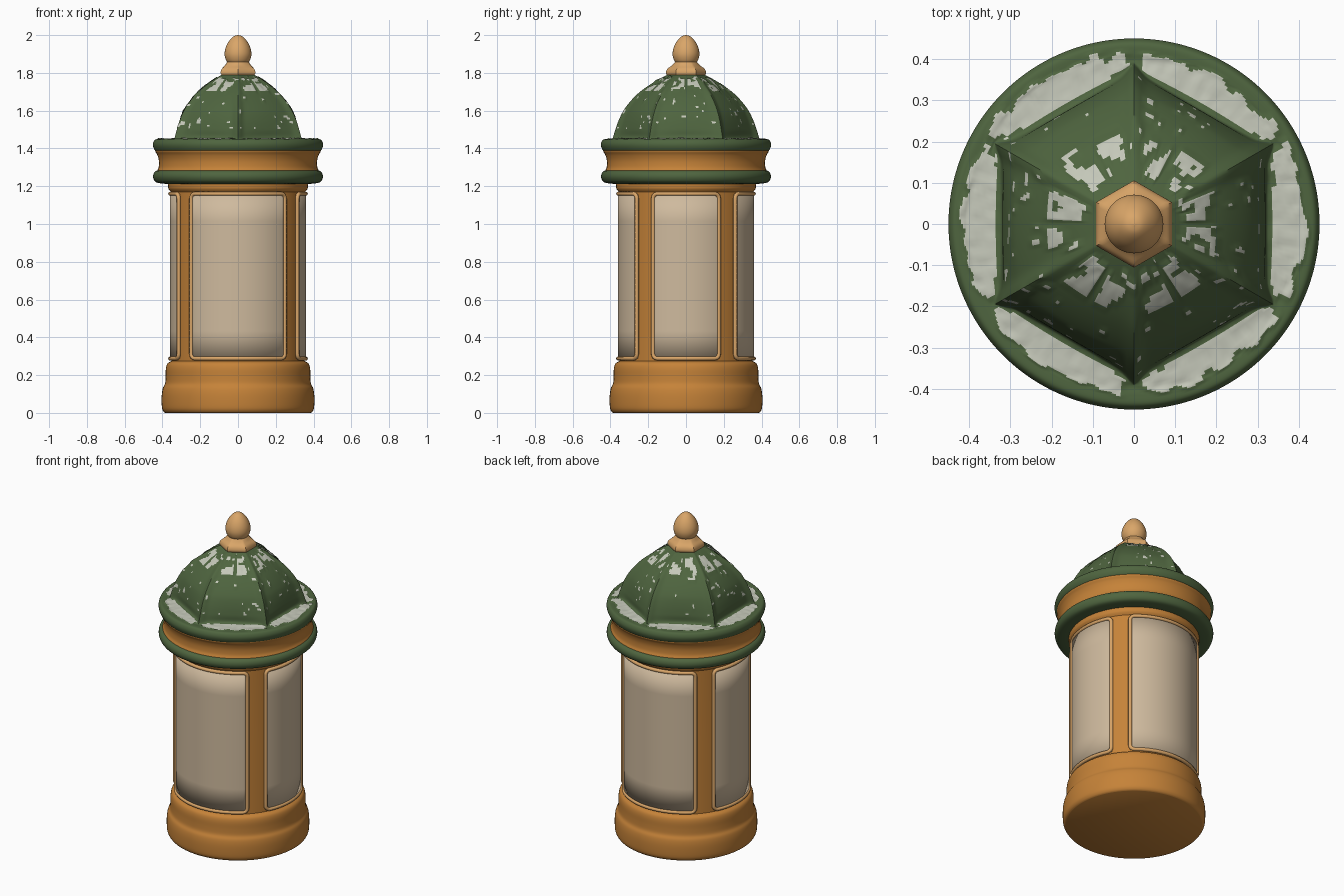
import bpy, bmesh, math
from mathutils import Vector, noise

if "Cube" in bpy.data.objects:
    bpy.data.objects.remove(bpy.data.objects["Cube"])


def material(name, rgb):
    m = bpy.data.materials.new(name)
    m.diffuse_color = (*rgb, 1)
    m.use_nodes = True
    m.node_tree.nodes["Principled BSDF"].inputs["Base Color"].default_value = m.diffuse_color
    return m


ORANGE = material("orange paint", (0.56, 0.225, 0.04))
TRIM = material("pale orange trim", (0.70, 0.38, 0.14))
PANEL = material("beige paper", (0.62, 0.49, 0.34))
GREEN = material("green roof", (0.078, 0.13, 0.05))
SNOW = material("snow", (0.56, 0.58, 0.49))


def finish(name, bm, mats, angle=40):
    bmesh.ops.recalc_face_normals(bm, faces=bm.faces)
    me = bpy.data.meshes.new(name)
    bm.to_mesh(me)
    bm.free()
    for m in mats:
        me.materials.append(m)
    ob = bpy.data.objects.new(name, me)
    bpy.context.collection.objects.link(ob)
    bpy.ops.object.select_all(action='DESELECT')
    ob.select_set(True)
    bpy.context.view_layer.objects.active = ob
    bpy.ops.object.shade_smooth_by_angle(angle=math.radians(angle))
    return ob


def densify(profile, n):
    """Catmull-Rom resampling of a profile of (radius, z, ...) points."""
    pts = [Vector(p) for p in profile]
    out = []
    for i in range(len(pts) - 1):
        a, b, c, d = pts[max(i - 1, 0)], pts[i], pts[i + 1], pts[min(i + 2, len(pts) - 1)]
        for k in range(n):
            t = k / n
            out.append(0.5 * (2 * b + (c - a) * t + (2 * a - 5 * b + 4 * c - d) * t * t
                              + (3 * b - a - 3 * c + d) * t ** 3))
    return out + [pts[-1]]


def lathe(name, profile, mat, segs=96, smooth=4, shape=None, angle=40):
    """Revolve a profile; shape(radius, angle, ring) may bend the circle."""
    bm = bmesh.new()
    rings = []
    for p in densify(profile, smooth):
        ring = []
        for s in range(segs):
            t = 2 * math.pi * s / segs
            r = shape(p, t) if shape else p[0]
            ring.append(bm.verts.new((r * math.cos(t), r * math.sin(t), p[1])))
        rings.append(ring)
    for a, b in zip(rings, rings[1:]):
        for s in range(segs):
            n = (s + 1) % segs
            bm.faces.new((a[s], a[n], b[n], b[s]))
    bm.faces.new(rings[0][::-1])
    bm.faces.new(rings[-1])
    return finish(name, bm, [mat], angle)


# Base plinth and column shaft
lathe("base", [(0.385, 0), (0.395, 0.008), (0.403, 0.03), (0.404, 0.09), (0.398, 0.13),
               (0.386, 0.155), (0.383, 0.19), (0.382, 0.235), (0.373, 0.262), (0.35, 0.275)],
      ORANGE)
lathe("column", [(0.352, 0.26), (0.352, 1.15), (0.356, 1.17), (0.368, 1.185),
                 (0.370, 1.20), (0.372, 1.225)], ORANGE, smooth=2)

# Cornice: green lower ring and concave orange band
lathe("lower_ring", [(0.36, 1.212), (0.40, 1.214), (0.435, 1.222), (0.449, 1.245),
                     (0.446, 1.268), (0.43, 1.282), (0.40, 1.285)], GREEN)
lathe("cornice_band", [(0.41, 1.27), (0.428, 1.278), (0.420, 1.30), (0.419, 1.335),
                       (0.427, 1.365), (0.438, 1.385), (0.435, 1.40)], ORANGE)

# Roof: round flange rising into a six-sided ribbed dome
SIXTH = math.pi / 3


def sector(t):
    """Signed angle from the middle of the nearest roof face."""
    return (t + SIXTH / 2) % SIXTH - SIXTH / 2


def roof_shape(p, t):
    d = sector(t)
    hexa = math.cos(SIXTH / 2) / math.cos(d)
    bulge = 0.35 * min(1, max(0, (p[1] - 1.45) / 0.15))
    hexa += (1 - hexa) * bulge
    off = (SIXTH / 2 - abs(d)) * p[0]
    rib = 0.012 * math.exp(-(off / 0.02) ** 2) * min(1, p[0] / 0.25)
    return p[0] * (1 + (hexa - 1) * p[2]) + (rib - 0.006) * p[2]


roof = lathe("roof", [(0.42, 1.382, 0), (0.438, 1.388, 0), (0.449, 1.41, 0), (0.449, 1.43, 0),
                      (0.438, 1.447, 0), (0.415, 1.449, 0), (0.395, 1.447, 0), (0.382, 1.455, 1),
                      (0.368, 1.50, 1), (0.350, 1.55, 1), (0.325, 1.60, 1), (0.288, 1.65, 1),
                      (0.238, 1.70, 1), (0.170, 1.75, 1), (0.115, 1.782, 1), (0.08, 1.80, 1)],
             GREEN, segs=240, smooth=5, shape=roof_shape)


# Snow: drifts on the flange, pairs of patches near the top, scattered flecks
def is_snow(c):
    r, t = math.hypot(c.x, c.y), math.atan2(c.y, c.x)
    d = sector(t)
    flat, side = r * math.cos(d), abs(r * math.sin(d))
    n = noise.noise(c * 28)
    if 1.435 < c.z < 1.47:
        return flat > 0.336 + 0.008 * n and r < 0.41 + 0.02 * n and side < 0.175 + 0.03 * n
    if c.z > 1.62 and 0.125 < r < 0.215 and math.radians(3) < abs(d) < math.radians(23):
        return noise.noise(c * 22) > -0.08
    return c.z > 1.5 and noise.noise(c * 40 + Vector((7, 3, 1))) > 0.52


me = roof.data
me.materials.append(SNOW)
for f in me.polygons:
    if len(f.vertices) == 4 and f.normal.z > 0 and is_snow(f.center):
        f.material_index = 1
snowy = {v for f in me.polygons if f.material_index for v in f.vertices}
for i in snowy:
    v = me.vertices[i]
    v.co += Vector((0, 0, 0.004 + 0.004 * noise.noise(v.co * 45)))


# Finial: hexagonal foot and acorn
def foot_shape(p, t):
    return p[0] * (1 + (0.9 / math.cos(sector(t)) - 1) * p[2])


lathe("finial_foot", [(0.095, 1.785, 1), (0.102, 1.80, 1), (0.096, 1.82, 1), (0.075, 1.838, 0.6),
                      (0.060, 1.855, 0.2), (0.05, 1.87, 0)], TRIM, segs=72, shape=foot_shape)
lathe("finial_acorn", [(0.052, 1.85), (0.064, 1.868), (0.071, 1.895), (0.068, 1.925),
                       (0.056, 1.955), (0.038, 1.98), (0.020, 1.995), (0.002, 2.0)], TRIM, segs=48)

# Poster panels: two wide (front, back) and two narrow (sides)
Z0, Z1 = 0.288, 1.160


def panel(name, mid, half):
    bm = bmesh.new()
    cols, rows, rad = 24, 6, 0.361
    grid = [[bm.verts.new((r * math.cos(a), r * math.sin(a), z))
             for z in (Z0 + (Z1 - Z0) * j / rows for j in range(rows + 1))]
            for r, a in ((rad, mid + half * (2 * i / cols - 1)) for i in range(cols + 1))]
    for i in range(cols):
        for j in range(rows):
            bm.faces.new((grid[i][j], grid[i + 1][j], grid[i + 1][j + 1], grid[i][j + 1]))
    ob = finish(name + "_panel", bm, [PANEL])
    mod = ob.modifiers.new("thickness", 'SOLIDIFY')
    mod.thickness = 0.009

    # Rounded bead frame wrapped around the column
    rad, c = 0.359, 0.025
    w, h = half * rad, (Z1 - Z0) / 2
    path = []
    for q, (sx, sz) in enumerate(((1, 1), (-1, 1), (-1, -1), (1, -1))):
        for k in range(5):
            a = math.pi / 2 * (q + k / 4)
            path.append(Vector((sx * (w - c) + c * math.cos(a), sz * (h - c) + c * math.sin(a))))
    cu = bpy.data.curves.new(name + "_frame", 'CURVE')
    cu.dimensions = '3D'
    cu.bevel_depth = 0.011
    cu.bevel_resolution = 2
    pts = []
    for p, q in zip(path, path[1:] + path[:1]):
        n = max(1, int((q - p).length / 0.03))
        pts += [p.lerp(q, k / n) for k in range(n)]
    sp = cu.splines.new('POLY')
    sp.points.add(len(pts) - 1)
    for point, p in zip(sp.points, pts):
        a = mid + p.x / rad
        point.co = (rad * math.cos(a), rad * math.sin(a), (Z0 + Z1) / 2 + p.y, 1)
    sp.use_cyclic_u = True
    sp.use_smooth = True
    cu.materials.append(TRIM)
    bpy.context.collection.objects.link(bpy.data.objects.new(name + "_frame", cu))


for label, turn, half in (("front", -90, 43.5), ("right", 0, 29), ("back", 90, 43.5), ("left", 180, 29)):
    panel(label, math.radians(turn), math.radians(half))
